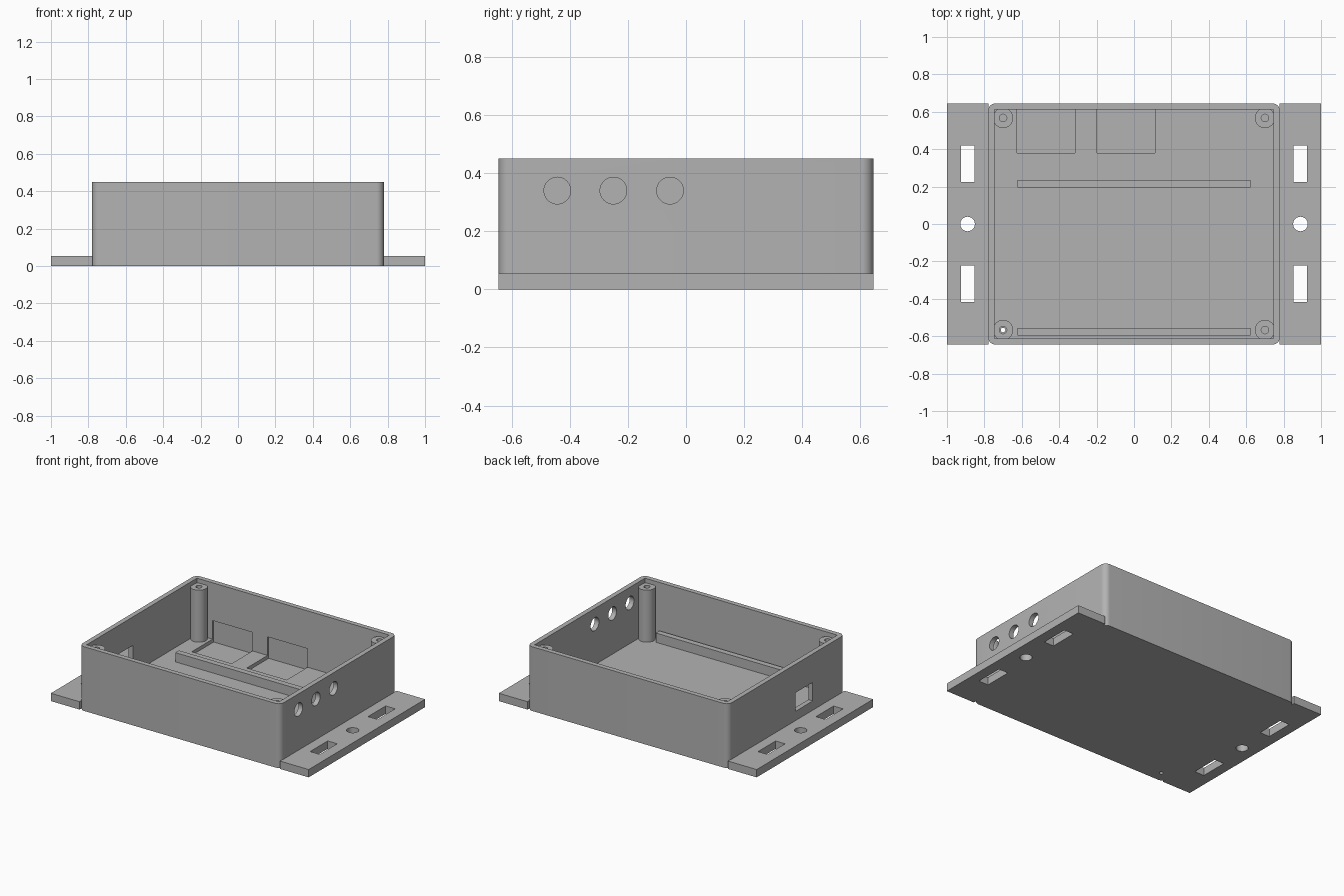
import bpy
import bmesh
import math
from mathutils import Matrix, Vector

if "Cube" in bpy.data.objects:
    bpy.data.objects.remove(bpy.data.objects["Cube"], do_unlink=True)

grey = bpy.data.materials.new("plain grey")
grey.use_nodes = True
colour = (0.45, 0.45, 0.45, 1)
grey.diffuse_color = colour
grey.node_tree.nodes["Principled BSDF"].inputs["Base Color"].default_value = colour

HALF_X, HALF_Y, HEIGHT = 0.78, 0.645, 0.45
WALL, FLOOR = 0.034, 0.055


def finish(name, bm):
    mesh = bpy.data.meshes.new(name)
    bm.to_mesh(mesh)
    bm.free()
    mesh.materials.append(grey)
    obj = bpy.data.objects.new(name, mesh)
    bpy.context.collection.objects.link(obj)
    return obj


def block(name, low, high, corner=0):
    """Box between two corners, optionally with rounded upright edges."""
    low, high = Vector(low), Vector(high)
    bm = bmesh.new()
    place = Matrix.Translation((low + high) / 2) @ Matrix.Diagonal((*(high - low), 1))
    bmesh.ops.create_cube(bm, size=1, matrix=place)
    if corner:
        upright = [e for e in bm.edges
                   if abs(e.verts[0].co.z - e.verts[1].co.z) > 0.01]
        bmesh.ops.bevel(bm, geom=upright, offset=corner, segments=8,
                        profile=0.5, affect='EDGES')
    return finish(name, bm)


def cylinder(name, centre, radius, length, sideways=False):
    bm = bmesh.new()
    place = Matrix.Translation(centre)
    if sideways:
        place = place @ Matrix.Rotation(math.pi / 2, 4, 'Y')
    bmesh.ops.create_cone(bm, cap_ends=True, segments=40, radius1=radius,
                          radius2=radius, depth=length, matrix=place)
    return finish(name, bm)


def cut(target, cutter):
    """Subtract the cutter from the target and remove the cutter."""
    mod = target.modifiers.new("cut", 'BOOLEAN')
    mod.operation = 'DIFFERENCE'
    mod.solver = 'EXACT'
    mod.object = cutter
    bpy.context.view_layer.objects.active = target
    bpy.ops.object.modifier_apply(modifier=mod.name)
    bpy.data.objects.remove(cutter, do_unlink=True)


parts = []

# Open case with rounded outer corners
case = block("case", (-HALF_X, -HALF_Y, 0), (HALF_X, HALF_Y, HEIGHT), 0.04)
inner_x, inner_y = HALF_X - WALL, HALF_Y - WALL
cut(case, block("cavity", (-inner_x, -inner_y, FLOOR), (inner_x, inner_y, 1)))

# Three round cable holes in the left wall
for y in (-0.443, -0.25, -0.055):
    cut(case, cylinder("cable_cutter", (HALF_X, y, 0.34), 0.046, 0.2, True))

# Rectangular socket opening in the right wall
cut(case, block("socket_cutter", (-0.9, -0.29, 0.12), (-0.7, -0.1, 0.25)))

# Shallow pockets sunk into the floor and the back wall
for x in (-0.625, -0.198):
    cut(case, block("pocket_cutter", (x, 0.38, 0.03), (x + 0.31, inner_y + 0.012, 0.185)))
parts.append(case)

# Corner screw posts; the front right one has a small hole through the floor
for sx, side in ((1, "left"), (-1, "right")):
    for sy, end in ((1, "back"), (-1, "front")):
        x, y = sx * 0.7, sy * 0.567
        post = cylinder(f"{end}_{side}_post", (x, y, 0.235), 0.054, 0.37)
        cut(post, cylinder("screw_cutter", (x, y, 0.31), 0.02, 0.4))
        if sx < 0 and sy < 0:
            for target in (post, case):
                cut(target, cylinder("pin_cutter", (x, y, 0.1), 0.012, 0.4))
        parts.append(post)

# Board support rails
for name, y in (("back_rail", 0.195), ("front_rail", -0.595)):
    parts.append(block(name, (-0.623, y, FLOOR - 0.01), (0.623, y + 0.04, 0.12)))

# Mounting flanges with two slots and a round hole
for sx, side in ((1, "left"), (-1, "right")):
    def span(a, b):
        return sorted((sx * a, sx * b))
    x0, x1 = span(HALF_X - 0.002, 1)
    flange = block(f"{side}_flange", (x0, -HALF_Y, 0), (x1, HALF_Y, FLOOR))
    x0, x1 = span(0.852, 0.926)
    for y in (-0.418, 0.224):
        cut(flange, block("slot_cutter", (x0, y, -0.1), (x1, y + 0.195, 0.2)))
    cut(flange, cylinder("bolt_cutter", (sx * 0.89, 0, 0), 0.039, 0.4))
    parts.append(flange)

# Smooth curved walls, crisp edges
bpy.ops.object.select_all(action='DESELECT')
for part in parts:
    part.select_set(True)
bpy.context.view_layer.objects.active = case
bpy.ops.object.shade_smooth_by_angle(angle=math.radians(30))
